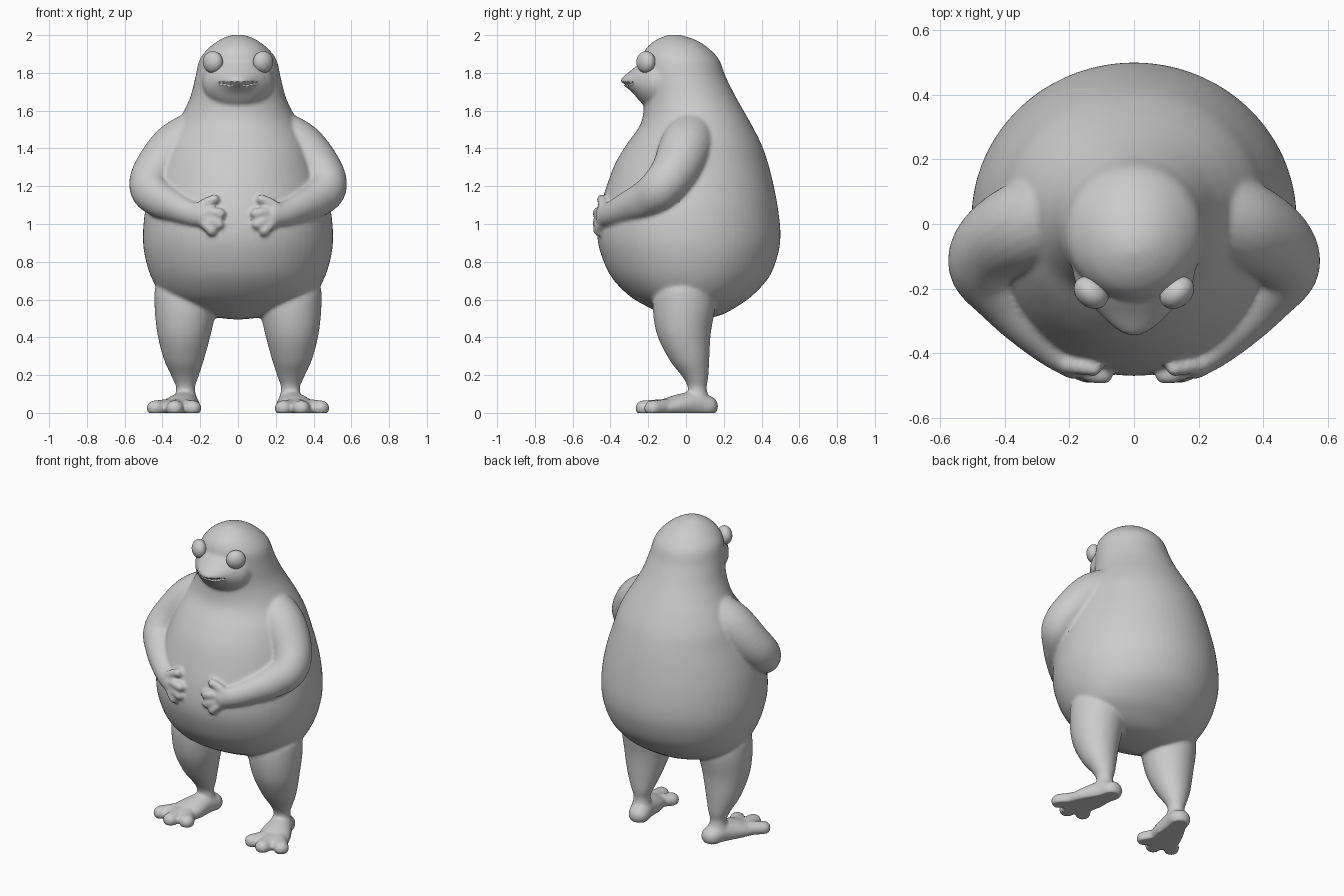
import bpy, bmesh, math
from mathutils import Vector, Matrix

if "Cube" in bpy.data.objects:
    bpy.data.objects.remove(bpy.data.objects["Cube"])

bm = bmesh.new()
X, Y, Z = Vector((1, 0, 0)), Vector((0, 1, 0)), Vector((0, 0, 1))


def smooth_rows(rows, steps=6):
    """Catmull-Rom interpolation of rows of numbers."""
    out = []
    for i in range(len(rows) - 1):
        p = [rows[max(i - 1, 0)], rows[i], rows[i + 1], rows[min(i + 2, len(rows) - 1)]]
        for k in range(steps):
            t = k / steps
            out.append([0.5 * (2 * b + (c - a) * t + (2 * a - 5 * b + 4 * c - d) * t * t
                               + (3 * b - a - 3 * c + d) * t ** 3) for a, b, c, d in zip(*p)])
    return out + [list(rows[-1])]


def ball(center, radii):
    m = Matrix.Translation(center) @ Matrix.Diagonal((*radii, 1))
    bmesh.ops.create_uvsphere(bm, u_segments=24, v_segments=16, radius=1, matrix=m)


def loft(rows, axes=None, n=48):
    """Closed skin over rows (x, y, z, a, b); rings lie in axes, or across the path."""
    rows = smooth_rows(rows)
    pts = [Vector(r[:3]) for r in rows]
    rings = []
    for i, r in enumerate(rows):
        if axes:
            u, v = axes
        else:
            t = (pts[min(i + 1, len(pts) - 1)] - pts[max(i - 1, 0)]).normalized()
            u = t.cross(Z).normalized()
            v = u.cross(t)
        rings.append([bm.verts.new(pts[i] + u * r[3] * math.cos(2 * math.pi * k / n)
                                   + v * r[4] * math.sin(2 * math.pi * k / n)) for k in range(n)])
    for a, b in zip(rings, rings[1:]):
        for k in range(n):
            bm.faces.new((a[k], a[(k + 1) % n], b[(k + 1) % n], b[k]))
    bm.faces.new(rings[0])
    bm.faces.new(rings[-1])


def limb(s, rows):
    """Round-ended tube, mirrored by s."""
    rows = [(s * r[0], *r[1:]) for r in rows]
    loft(rows, n=24)
    for r in (rows[0], rows[-1]):
        ball(r[:3], (r[3], r[3], r[4]))


# pear-shaped torso and head: height, half width, front y, back y
torso = [(.495, .02, 0, .04), (.503, .10, -.07, .12), (.52, .20, -.12, .19), (.56, .31, -.20, .265),
         (.62, .40, -.30, .35), (.72, .46, -.395, .44), (.84, .495, -.45, .487), (.95, .503, -.47, .50),
         (1.08, .49, -.455, .487), (1.2, .46, -.42, .465), (1.32, .42, -.375, .435),
         (1.42, .385, -.315, .40), (1.52, .33, -.245, .35), (1.6, .285, -.225, .305),
         (1.68, .25, -.225, .26), (1.78, .225, -.235, .21), (1.87, .203, -.235, .175),
         (1.93, .157, -.21, .12), (1.97, .105, -.165, .06), (1.992, .06, -.12, 0), (2.002, .02, -.09, -.04)]
loft([(0, (f + b) / 2, z, w, (b - f) / 2) for z, w, f, b in torso], (X, Y), 72)

# snout
loft([(0, -.05, 1.75, .20, .16), (0, -.17, 1.75, .185, .145), (0, -.23, 1.75, .15, .115),
      (0, -.28, 1.757, .105, .065), (0, -.32, 1.758, .062, .032), (0, -.338, 1.757, .035, .018),
      (0, -.346, 1.756, .01, .006)], (X, Z))

for s in (1, -1):
    # arm
    limb(s, [(.18, .04, 1.49, .13, .13), (.32, .0, 1.40, .142, .142), (.43, -.06, 1.28, .125, .125),
             (.466, -.135, 1.19, .108, .112), (.41, -.22, 1.13, .09, .098), (.33, -.31, 1.09, .075, .082),
             (.26, -.385, 1.06, .055, .066), (.19, -.44, 1.045, .04, .06)])
    # thumb and fingers
    for x0, z0, x1, y1, z1 in ((.21, 1.085, .125, -.445, 1.13), (.18, 1.06, .093, -.468, 1.055),
                               (.18, 1.03, .10, -.468, .998), (.19, 1.01, .14, -.465, .963)):
        limb(s, [(s0, y, z, .027, .027) for s0, y, z in
                 ((x0, -.435, z0), ((x0 + x1) / 2, y1 + .005, (z0 + z1) / 2 + .005), (x1, y1, z1))])
    # leg
    loft([(s * x, y, z, a, b) for z, x, y, a, b in (
        (.78, .26, .0, .08, .08), (.68, .28, -.008, .15, .14), (.58, .277, -.01, .165, .166),
        (.42, .285, -.012, .142, .143), (.28, .286, .018, .105, .105), (.19, .28, .05, .07, .068),
        (.13, .278, .06, .05, .05), (.06, .278, .06, .065, .065))], (X, Y))
    # foot
    limb(s, [(.265, .105, .035, .066, .058), (.28, .05, .045, .072, .07),
             (.31, -.05, .035, .095, .06), (.335, -.12, .025, .10, .045)])
    # toes
    for x, y in ((.24, -.19), (.335, -.222), (.437, -.175)):
        limb(s, [(.30 + (x - .335) * .4, -.04, .03, .045, .045), ((x + .32) / 2, y * .6, .03, .045, .042),
                 (x, y, .025, .047, .042)])

bmesh.ops.recalc_face_normals(bm, faces=bm.faces)
mesh = bpy.data.meshes.new("body")
bm.to_mesh(mesh)
bm.free()
body = bpy.data.objects.new("body", mesh)
bpy.context.collection.objects.link(body)
bpy.context.view_layer.objects.active = body
body.select_set(True)

# fuse all parts into one soft skin
rem = body.modifiers.new("fuse", 'REMESH')
rem.mode = 'VOXEL'
rem.voxel_size = 0.01
soft = body.modifiers.new("soften", 'SMOOTH')
soft.factor = 0.5
soft.iterations = 6
bpy.ops.object.modifier_apply(modifier="fuse")
bpy.ops.object.modifier_apply(modifier="soften")

# flat soles and mouth crease
for v in body.data.vertices:
    if v.co.z < 0:
        v.co.z = 0
    if v.co.y < -.24 and abs(v.co.x) < .1 and abs(v.co.z - 1.742) < .006:
        v.co.y += .012
bpy.ops.object.shade_smooth_by_angle(angle=math.radians(50))

# eyes
for s, name in ((1, "eye_left"), (-1, "eye_right")):
    bpy.ops.mesh.primitive_uv_sphere_add(segments=32, ring_count=20, radius=1,
                                         location=(s * .133, -.212, 1.857))
    eye = bpy.context.object
    eye.name = name
    eye.scale = (.058, .045, .058)
    eye.rotation_euler = (0, 0, s * math.radians(40))
    bpy.ops.object.shade_smooth()
